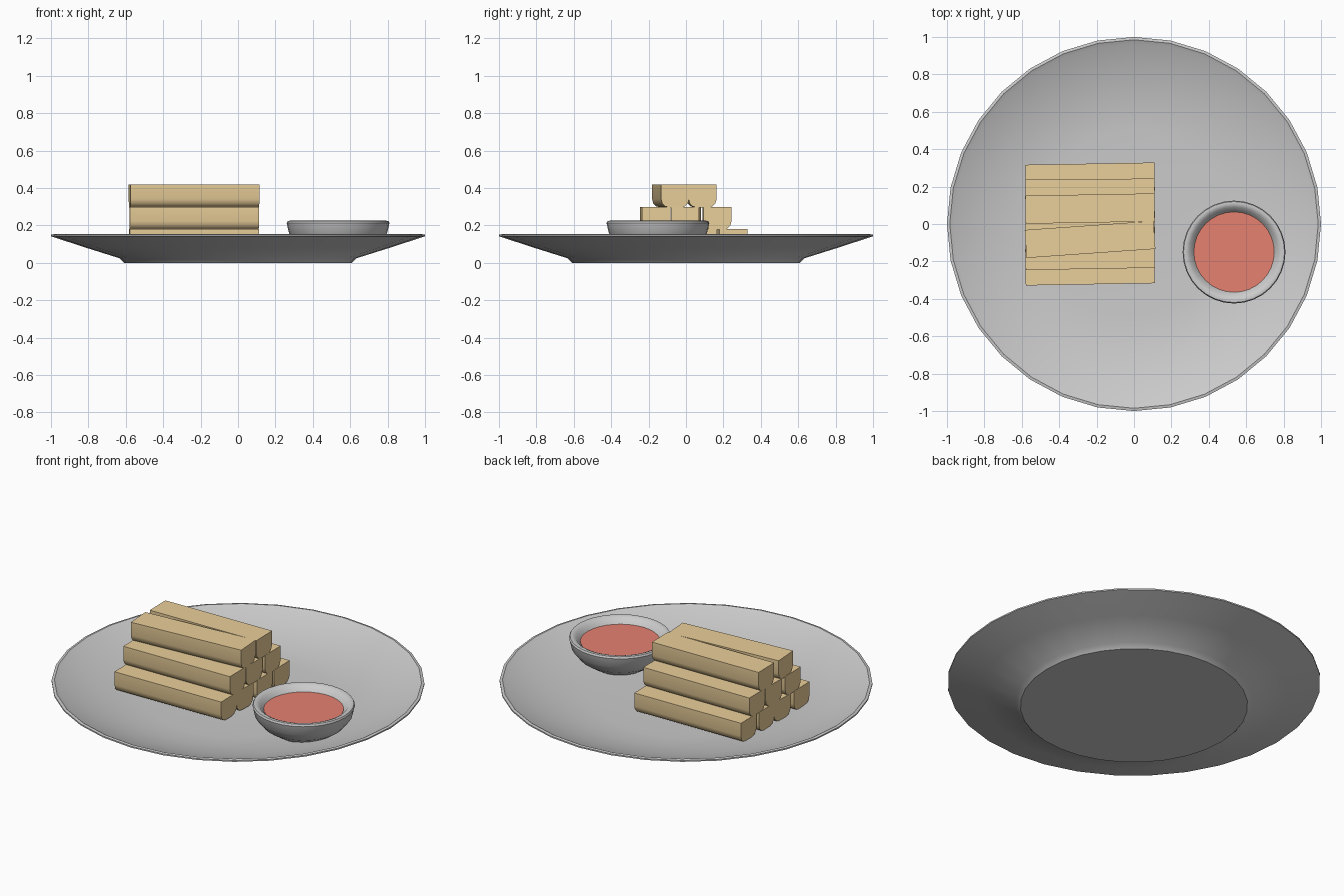
import bpy, bmesh
from math import sin, cos, pi, radians

if "Cube" in bpy.data.objects:
    bpy.data.objects.remove(bpy.data.objects["Cube"])


def material(name, color):
    m = bpy.data.materials.new(name)
    m.diffuse_color = color
    m.use_nodes = True
    m.node_tree.nodes["Principled BSDF"].inputs["Base Color"].default_value = m.diffuse_color
    return m


def finish(name, bm, loc=(0, 0, 0), yaw=0, mat=None, angle=35):
    bmesh.ops.recalc_face_normals(bm, faces=bm.faces)
    mesh = bpy.data.meshes.new(name)
    bm.to_mesh(mesh)
    bm.free()
    ob = bpy.data.objects.new(name, mesh)
    bpy.context.collection.objects.link(ob)
    ob.location = loc
    ob.rotation_euler.z = radians(yaw)
    if mat:
        mesh.materials.append(mat)
    bpy.ops.object.select_all(action='DESELECT')
    bpy.context.view_layer.objects.active = ob
    ob.select_set(True)
    bpy.ops.object.shade_smooth_by_angle(angle=radians(angle))
    return ob


def lathe(name, profile, loc=(0, 0, 0), sides=32):
    """Closed round body from (radius, z) points, capped at both ends."""
    bm = bmesh.new()
    rings = [[bm.verts.new((r * cos(2 * pi * i / sides), r * sin(2 * pi * i / sides), z))
              for i in range(sides)] for r, z in profile]
    for a, b in zip(rings, rings[1:]):
        for i in range(sides):
            j = (i + 1) % sides
            bm.faces.new((a[i], a[j], b[j], b[i]))
    bm.faces.new(rings[0])
    bm.faces.new(rings[-1])
    return finish(name, bm, loc)


tan = material("pastry", (0.82, 0.62, 0.32, 1))
red = material("sauce", (0.78, 0.22, 0.16, 1))

# Plate with a short foot, sloping rim and shallow well
lathe("plate", [(0.61, 0), (0.635, 0.025), (0.82, 0.083), (1.0, 0.142), (1.0, 0.15),
                (0.985, 0.153), (0.965, 0.143), (0.80, 0.092), (0.64, 0.06),
                (0.5, 0.052), (0.2, 0.05)])

# Sauce bowl and its filling
BOWL = (0.535, -0.15, 0)
lathe("sauce_bowl", [(0.13, 0.05), (0.15, 0.058), (0.22, 0.105), (0.262, 0.158),
                     (0.275, 0.212), (0.27, 0.223), (0.258, 0.225), (0.24, 0.217),
                     (0.222, 0.195), (0.2, 0.165), (0.14, 0.13)], BOWL)
bm = bmesh.new()
bmesh.ops.create_circle(bm, cap_ends=True, segments=32, radius=0.215)
sauce = finish("sauce", bm, (BOWL[0], BOWL[1], 0.19), mat=red)
if sauce.data.polygons[0].normal.z < 0:
    sauce.data.flip_normals()

# Rolls: flat top, rounded underside, stacked 4-3-2
LENGTH, WIDTH, HEIGHT, R = 0.69, 0.15, 0.122, 0.045


def roll(name, y, top, yaw):
    w = WIDTH / 2
    section = [(w, 0), (-w, 0)]
    for k in range(4):
        a = pi + k * pi / 6
        section.append((-w + R + R * cos(a), -HEIGHT + R + R * sin(a)))
    section += [(-p, q) for p, q in reversed(section[2:])]
    bm = bmesh.new()
    left, right = [[bm.verts.new((x, p, q)) for p, q in section]
                   for x in (-LENGTH / 2, LENGTH / 2)]
    n = len(section)
    for i in range(n):
        j = (i + 1) % n
        bm.faces.new((left[i], left[j], right[j], right[i]))
    bm.faces.new(left)
    bm.faces.new(right)
    finish(name, bm, (-0.235, y, top), yaw, tan)


PITCH = 0.165
yaws = [(1, -1.5, 1.5, 1), (1, -1, 0.5), (4, 1)]
for row, turns in enumerate(yaws):
    for i, yaw in enumerate(turns):
        roll(f"roll_{row + 1}_{i + 1}", (i - (len(turns) - 1) / 2) * PITCH,
             0.18 + 0.119 * row, yaw)
